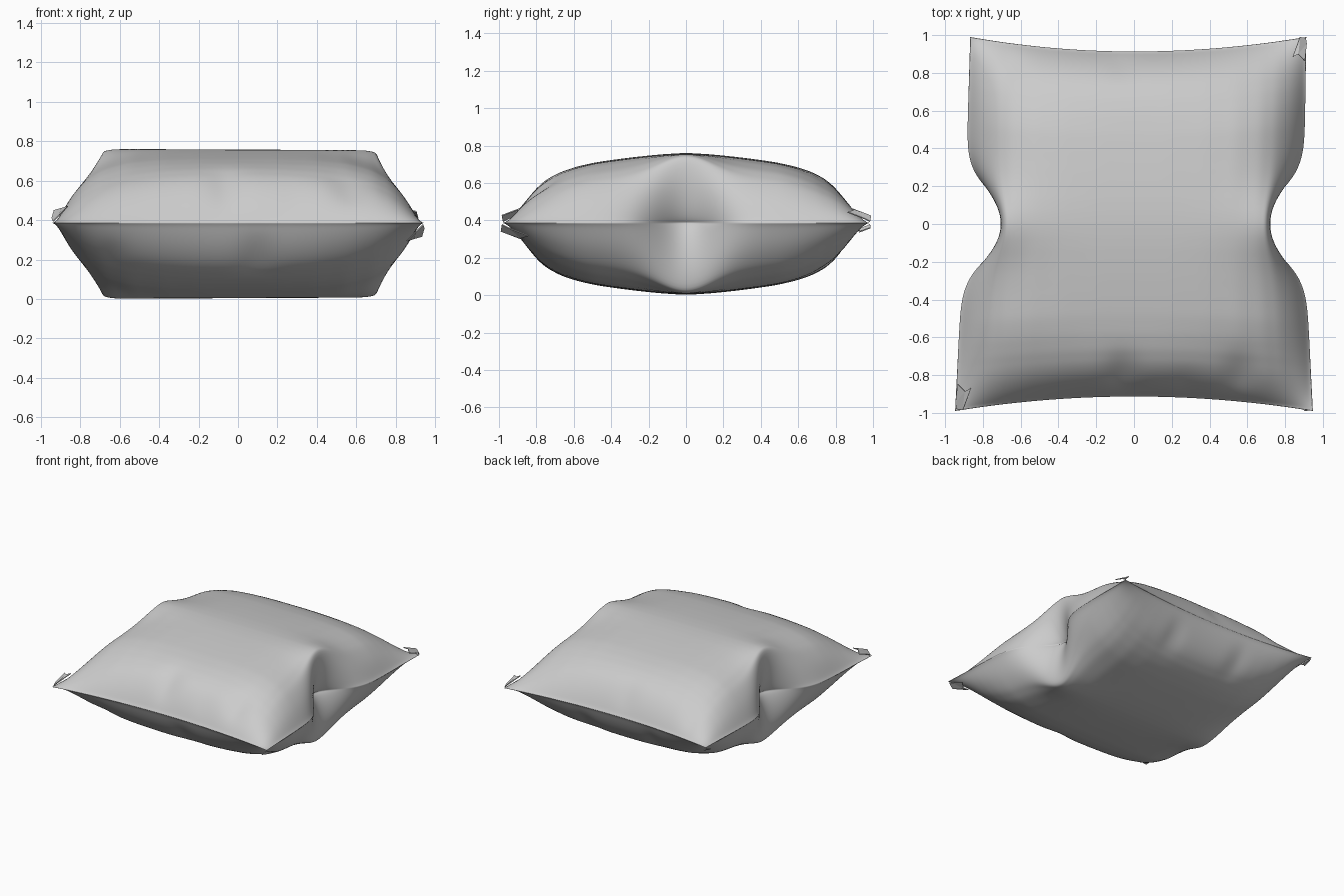
import bpy, bmesh, math

if "Cube" in bpy.data.objects:
    bpy.data.objects.remove(bpy.data.objects["Cube"])

MID = 0.386  # seam height

# Cross-section stations: (plain x factor, plain height, pinched x, pinched height)
SECTION = [(0, 1, 0, 1), (.22, 1, .18, 1), (.42, .985, .36, 1), (.60, .94, .52, 1),
           (.74, .83, .64, .998), (.84, .66, .703, .965), (.915, .42, .718, .64),
           (.96, .2, .70, .28), (.985, .055, .67, .06), (1, 0, .65, 0)]
# Lengthwise stations: (position, height)
LENGTH = [(0, .378), (.07, .376), (.14, .372), (.22, .365), (.31, .356), (.42, .343),
          (.53, .328), (.64, .306), (.73, .279), (.81, .242), (.87, .198), (.93, .125),
          (.97, .055), (.988, .016), (1, 0)]
# Small wrinkles near the end seams: (x, y, width, length, depth)
DENTS_TOP = [(-.06, -.80, .07, .10, .035), (.56, -.80, .07, .10, .03),
             (.28, -.85, .07, .06, .012), (-.06, .85, .07, .07, .02),
             (-.65, .86, .06, .09, .02)]
DENTS_BOTTOM = [(.10, -.82, .08, .09, .03), (-.62, -.82, .07, .09, .015),
                (-.3, .82, .07, .09, .025), (.3, .82, .07, .09, .025)]


def refine(rows, limit):
    """Insert midpoints where stations lie further apart than the limit."""
    out = [rows[0]]
    for a, b in zip(rows, rows[1:]):
        n = math.ceil((b[0] - a[0]) / limit)
        out += [tuple(p + (q - p) * k / n for p, q in zip(a, b)) for k in range(1, n + 1)]
    return out


def mirrored(rows):
    return [(r, -1) for r in rows[:0:-1]] + [(r, 1) for r in rows]


def half_width(side, v):
    w = .897 + .05 * max(-v, 0)
    if v > 0:
        w += v * (.015 if side > 0 else -.03)
    return w


def point(sec, su, row, sv, up):
    xr, hr, xp, hp = sec
    v = row[0] * sv
    y = v * (.913 + .077 * xr * xr)
    w = math.exp(-(y / .21) ** 2)          # side pinch strength
    t = min(1, max(0, (abs(v) - .5) / .5))
    t = .5 * t * t * (3 - 2 * t)           # corners taper towards the ends
    hr = (1 - t) * hr + t * (1 - xr * xr) * min(1, hr / .2)
    x = su * ((1 - w) * xr * half_width(su, v) + w * xp) + .008 * w
    h = row[1] * ((1 - w) * hr + w * hp) * (1 - .012 * x)
    for dx, dy, a, b, d in (DENTS_TOP if up > 0 else DENTS_BOTTOM):
        g = math.exp(-((x - dx) / a) ** 2 - ((y - dy) / b) ** 2)
        h -= d * g * min(1, h / .15)
    return x, y, MID + up * h * (.985 if up > 0 else 1.01)


# Pillow: two puffed sheets joined on a creased seam
bm = bmesh.new()
us, vs = mirrored(refine(SECTION, .08)), mirrored(refine(LENGTH, .065))
mark = bm.verts.layers.int.new("seam")
for up in (1, -1):
    grid = [[bm.verts.new(point(s, su, r, sv, up)) for s, su in us] for r, sv in vs]
    for j in range(len(vs) - 1):
        for i in range(len(us) - 1):
            q = [grid[j][i], grid[j][i + 1], grid[j + 1][i + 1], grid[j + 1][i]]
            bm.faces.new(q if up > 0 else q[::-1])
seam = [v for v in bm.verts if v.is_boundary]
for v in seam:
    v[mark] = 1
bmesh.ops.remove_doubles(bm, verts=seam, dist=.0005)
crease = bm.edges.layers.float.new("crease_edge")
for e in bm.edges:
    if e.verts[0][mark] and e.verts[1][mark]:
        e[crease] = 1
bm.verts.layers.int.remove(mark)
me = bpy.data.meshes.new("pillow")
bm.to_mesh(me)
bm.free()
pillow = bpy.data.objects.new("pillow", me)
bpy.context.collection.objects.link(pillow)
sub = pillow.modifiers.new("smooth", 'SUBSURF')
sub.levels = sub.render_levels = 2
for p in me.polygons:
    p.use_smooth = True


# Crumpled corner tabs: small folded flaps
def corner_tab(name, cx, cy, up, size):
    sx, sy = math.copysign(1, cx), math.copysign(1, cy)
    pts = [(0, 0, 0), (-.03, .005, .03), (-.07, -.10, .07), (-.04, -.085, .06),
           (-.005, -.12, .05), (.005, -.03, .015)]
    m = bpy.data.meshes.new(name)
    m.from_pydata([(cx + sx * x * size, cy + sy * y * size, MID + .01 * up + up * z * size)
                   for x, y, z in pts], [], [(0, 1, 3, 5), (1, 2, 3), (5, 3, 4)])
    o = bpy.data.objects.new(name, m)
    bpy.context.collection.objects.link(o)
    s = o.modifiers.new("thickness", 'SOLIDIFY')
    s.thickness = .006


corner_tab("tab_front_left", -.94, -.98, 1, 1.1)
corner_tab("tab_front_right", .94, -.985, -1, 1.2)
corner_tab("tab_back_right", .91, .985, 1, 1.0)
corner_tab("tab_back_left", -.865, .985, -1, .6)
